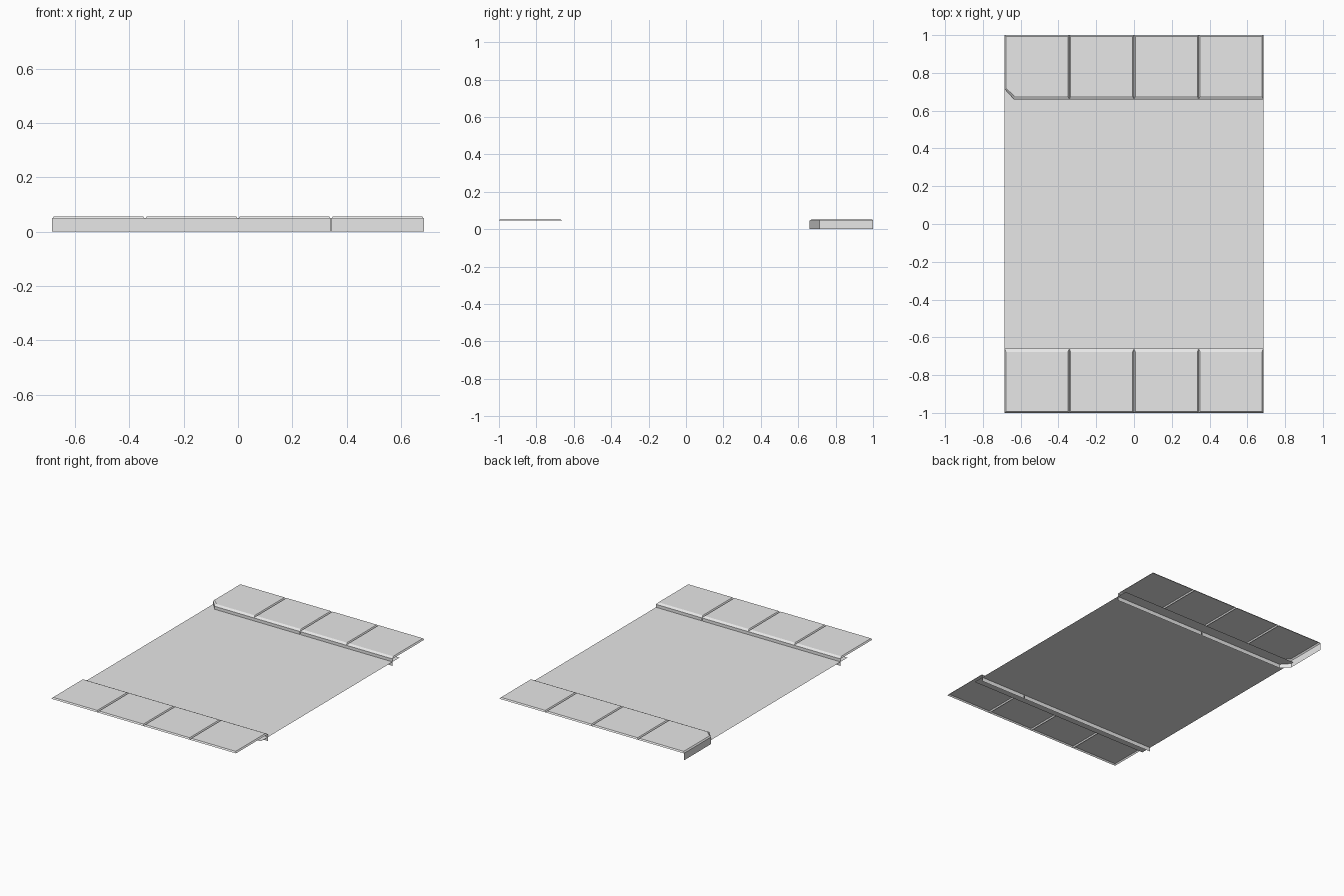
import bpy
import bmesh

cube = bpy.data.objects.get("Cube")
if cube:
    bpy.data.objects.remove(cube, do_unlink=True)

HALF_X, CURB_Y, END_Y = 0.685, 0.66, 1.0
ROAD_Y, ROAD_Z = 0.735, 0.027
LIP_Z, TOP_Z = 0.047, 0.056
PANEL = HALF_X / 2
CUT_X, CUT_Y = -0.635, 0.715    # clipped corner of the back pavement

concrete = bpy.data.materials.new("concrete_grey")
concrete.use_nodes = True
grey = (0.8, 0.8, 0.8, 1)
concrete.diffuse_color = grey
concrete.node_tree.nodes["Principled BSDF"].inputs["Base Color"].default_value = grey


def add_object(name, bm):
    mesh = bpy.data.meshes.new(name)
    bm.to_mesh(mesh)
    bm.free()
    mesh.materials.append(concrete)
    obj = bpy.data.objects.new(name, mesh)
    bpy.context.collection.objects.link(obj)
    return obj


def add_face(bm, points, z):
    face = bm.faces.new([bm.verts.new((x, y, z)) for x, y in points])
    face.normal_update()
    if face.normal.z < 0:
        face.normal_flip()
    return face


def paving(name, side, clipped):
    """Row of four slabs with bevelled rims and a wider bevel at the curb."""
    bm = bmesh.new()
    for i in range(4):
        x0 = -HALF_X + i * PANEL
        x1 = x0 + PANEL
        points = [(x0, CURB_Y), (x1, CURB_Y), (x1, END_Y), (x0, END_Y)]
        if clipped and i == 0:
            points[0:1] = [(x0, CUT_Y), (CUT_X, CURB_Y)]
        top = add_face(bm, [(x, side * y) for x, y in points], LIP_Z)
        bmesh.ops.inset_individual(bm, faces=[top], thickness=0.007, use_even_offset=True)
        for v in top.verts:
            v.co.z = TOP_Z
            if abs(v.co.y) < CURB_Y + 0.02:
                v.co.y += side * 0.01
    add_object(name, bm)


def curb(name, path):
    """Upright strip that follows a path on the ground."""
    bm = bmesh.new()
    low = [bm.verts.new((x, y, 0)) for x, y in path]
    high = [bm.verts.new((x, y, LIP_Z)) for x, y in path]
    for i in range(len(path) - 1):
        bm.faces.new((low[i], low[i + 1], high[i + 1], high[i]))
    add_object(name, bm)


# Road surface, running a little way under both pavements
road = bmesh.new()
add_face(road, [(-HALF_X, -ROAD_Y), (HALF_X, -ROAD_Y), (HALF_X, ROAD_Y), (-HALF_X, ROAD_Y)], ROAD_Z)
add_object("road", road)

# Pavements
paving("front_pavement", -1, False)
paving("back_pavement", 1, True)

# Curbs, each in two lengths with a fine joint
GAP = 0.0015
curb("front_curb_left", [(HALF_X, -CURB_Y), (PANEL + GAP, -CURB_Y)])
curb("front_curb_right", [(PANEL - GAP, -CURB_Y), (-HALF_X, -CURB_Y)])
curb("back_curb_left", [(GAP, CURB_Y), (HALF_X, CURB_Y)])
curb("back_curb_right", [(-HALF_X, END_Y), (-HALF_X, CUT_Y), (CUT_X, CURB_Y), (-GAP, CURB_Y)])
